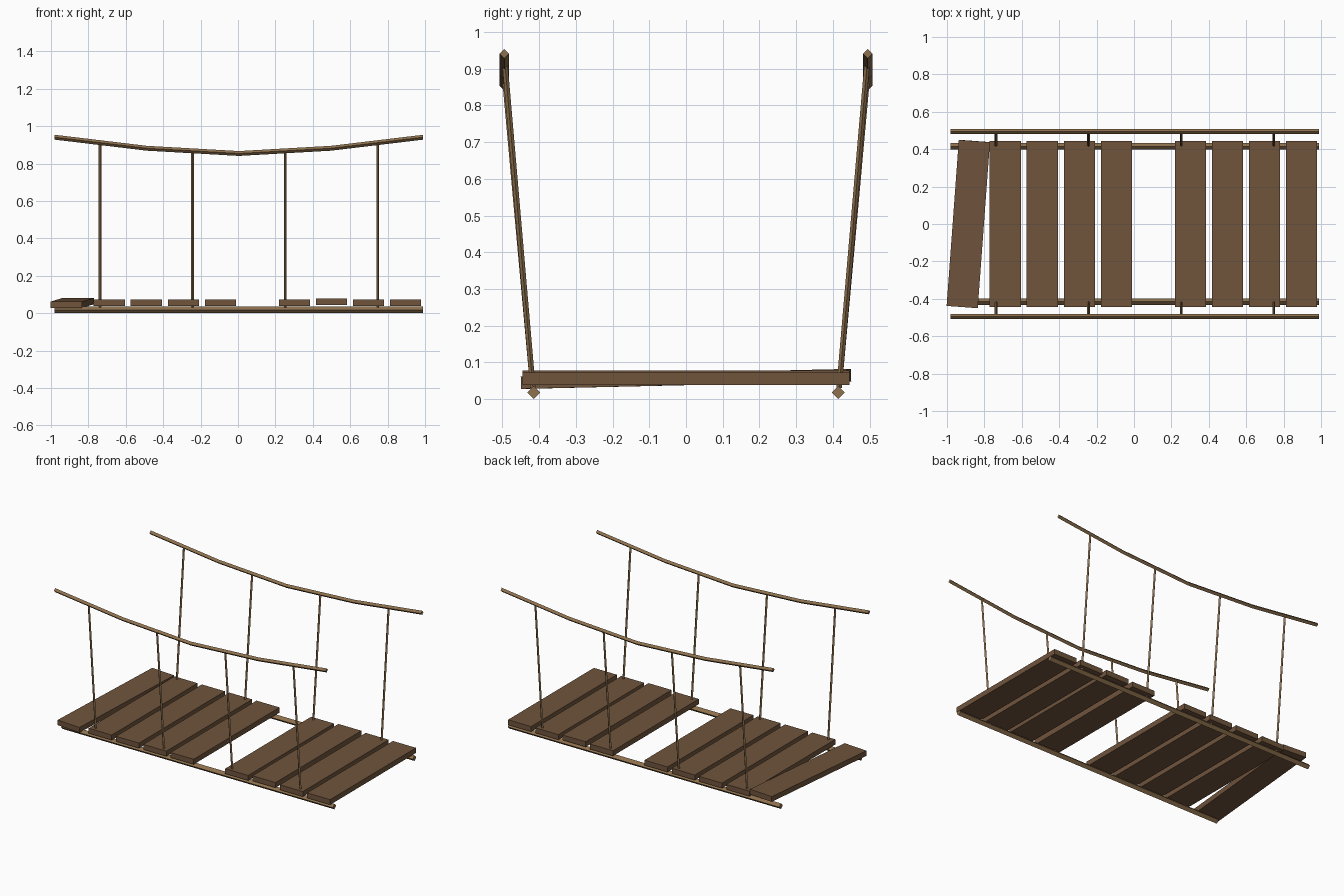
import bpy, bmesh
from math import radians
from mathutils import Vector

cube = bpy.data.objects.get("Cube")
if cube:
    bpy.data.objects.remove(cube, do_unlink=True)


def make_material(name, rgb):
    mat = bpy.data.materials.new(name)
    mat.use_nodes = True
    mat.diffuse_color = (*rgb, 1)
    mat.node_tree.nodes["Principled BSDF"].inputs["Base Color"].default_value = (*rgb, 1)
    return mat


wood = make_material("plank_brown", (0.162, 0.09, 0.046))
fibre = make_material("rope_tan", (0.27, 0.165, 0.075))


def finish(bm, name, mat):
    bmesh.ops.recalc_face_normals(bm, faces=bm.faces)
    mesh = bpy.data.meshes.new(name)
    bm.to_mesh(mesh)
    bm.free()
    mesh.materials.append(mat)
    obj = bpy.data.objects.new(name, mesh)
    bpy.context.collection.objects.link(obj)
    return obj


def rope(name, points, radius, across, up):
    """Sweep a diamond section, set by two axes, along the points."""
    bm = bmesh.new()
    across, up = Vector(across) * radius, Vector(up) * radius
    rings = [[bm.verts.new(Vector(p) + d) for d in (across, up, -across, -up)]
             for p in points]
    for a, b in zip(rings, rings[1:]):
        for i in range(4):
            j = (i + 1) % 4
            bm.faces.new((a[i], a[j], b[j], b[i]))
    bm.faces.new(rings[0])
    bm.faces.new(rings[-1])
    return finish(bm, name, fibre)


def plank(name, location, rotation=(0, 0, 0)):
    bm = bmesh.new()
    bmesh.ops.create_cube(bm, size=1)
    bmesh.ops.scale(bm, vec=(0.167, 0.89, 0.034), verts=bm.verts)
    obj = finish(bm, name, wood)
    obj.location = location
    obj.rotation_euler = [radians(a) for a in rotation]


X, Y, Z = (1, 0, 0), (0, 1, 0), (0, 0, 1)
MID, STEP = 0.005, 0.4925
SAG = (0.941, 0.882, 0.854, 0.882, 0.941)

# Ropes on both sides
for side, s in (("left", 1), ("right", -1)):
    # Side names follow the back (+y) and front (-y) edges of the deck
    edge = "back" if s > 0 else "front"
    rope(edge + "_deck_rope", [(-0.98, s * 0.415, 0.018), (0.99, s * 0.415, 0.018)],
         0.018, Y, Z)
    rope(edge + "_hand_rope",
         [(MID + (i - 2) * STEP, s * 0.495, z) for i, z in enumerate(SAG)],
         0.013, Y, Z)
    # Hangers between hand rope and deck rope
    for i, z in enumerate((0.91, 0.867, 0.867, 0.91)):
        x = MID + (i - 1.5) * 0.495
        rope(f"{edge}_hanger_{i + 1}", [(x, s * 0.417, 0.03), (x, s * 0.493, z)],
             0.0075, X, Y)

# Deck planks, with one missing and one knocked askew
for i in range(10):
    x = -0.886 + i * 0.198
    if i == 0:
        plank("askew_plank", (x, 0, 0.055), (1.3, 0, -4.2))
    elif i != 5:
        plank(f"plank_{i}", (x, 0, 0.061 if i == 7 else 0.055))
